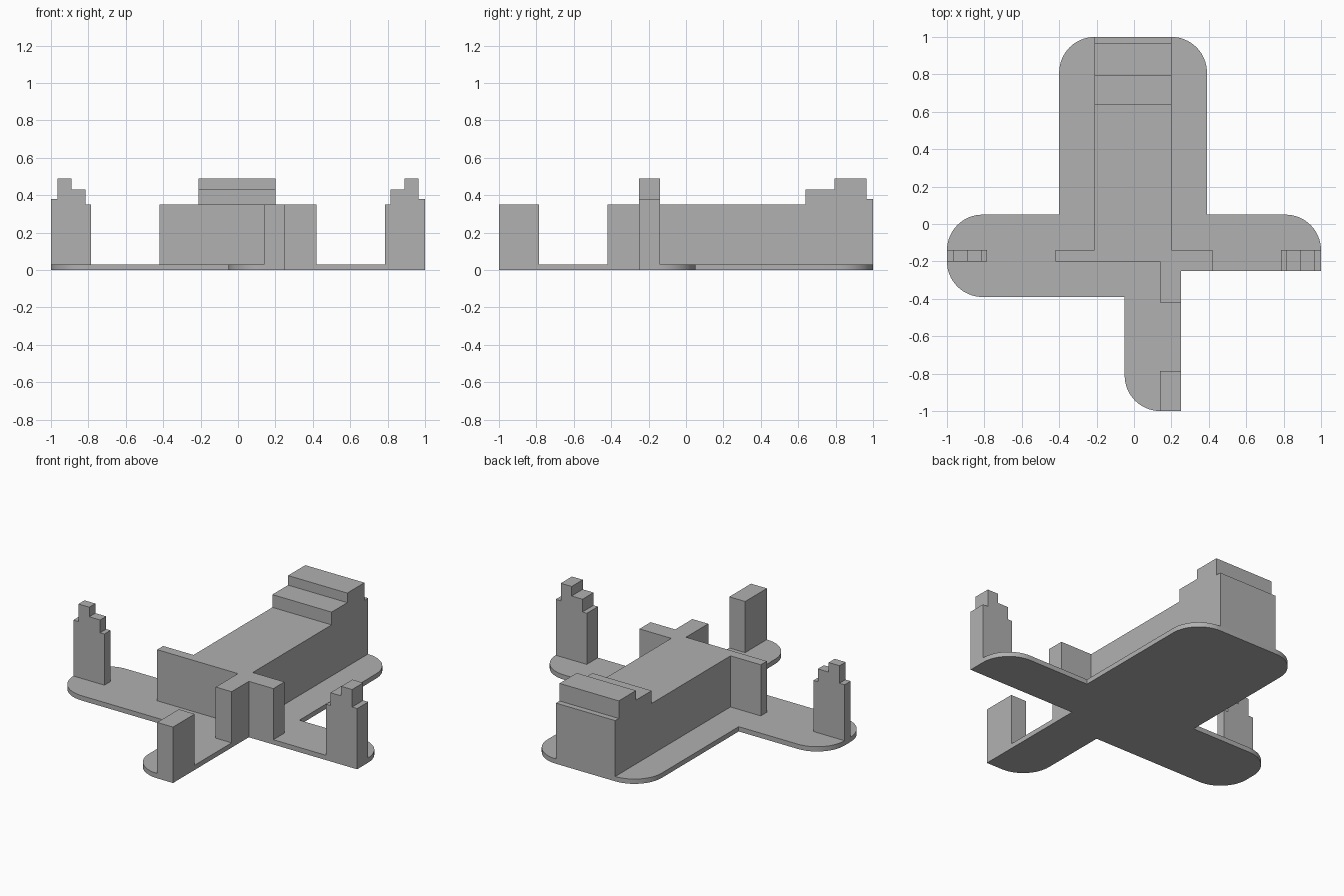
import bpy
import bmesh
import math
from mathutils import Vector

cube = bpy.data.objects.get("Cube")
if cube:
    bpy.data.objects.remove(cube, do_unlink=True)

grey = bpy.data.materials.new("plain grey")
grey.use_nodes = True
colour = (0.44, 0.44, 0.44, 1)
grey.diffuse_color = colour
grey.node_tree.nodes["Principled BSDF"].inputs["Base Color"].default_value = colour

BASE = 0.03     # plate thickness
WALL = 0.35     # common wall height
ROUND = 0.19    # plate corner radius


def rounded(corners, segments=16):
    """Outline from (x, y) corners; a third value marks a rounded corner."""
    points = []
    for i, corner in enumerate(corners):
        p = Vector(corner[:2])
        if len(corner) == 2:
            points.append(p)
            continue
        to_prev = (Vector(corners[i - 1][:2]) - p).normalized()
        to_next = (Vector(corners[(i + 1) % len(corners)][:2]) - p).normalized()
        centre = p + (to_prev + to_next) * corner[2]
        for k in range(segments + 1):
            t = math.pi / 2 * k / segments
            points.append(centre - corner[2] * (math.cos(t) * to_next + math.sin(t) * to_prev))
    return points


def stepped(edges):
    """Skyline profile stepping from the outer edge inwards."""
    points = [(edges[0], BASE)]
    for start, end, top in zip(edges, edges[1:], (0.38, 0.49, 0.43, WALL)):
        points += [(start, top), (end, top)]
    return points + [(edges[-1], BASE)]


def prism(name, outline, low, high, axis="z"):
    """Extrude a flat outline along the given axis."""
    place = {
        "x": lambda u, v, w: (w, u, v),
        "y": lambda u, v, w: (u, w, v),
        "z": lambda u, v, w: (u, v, w),
    }[axis]
    bm = bmesh.new()
    face = bm.faces.new([bm.verts.new(place(u, v, low)) for u, v in outline])
    grown = bmesh.ops.extrude_face_region(bm, geom=[face], use_keep_orig=True)
    moved = [g for g in grown["geom"] if isinstance(g, bmesh.types.BMVert)]
    bmesh.ops.translate(bm, verts=moved, vec=place(0, 0, high - low))
    bmesh.ops.recalc_face_normals(bm, faces=bm.faces)
    mesh = bpy.data.meshes.new(name)
    bm.to_mesh(mesh)
    bm.free()
    mesh.materials.append(grey)
    obj = bpy.data.objects.new(name, mesh)
    bpy.context.collection.objects.link(obj)
    return obj


# Cross-shaped base plate with rounded ends
plate = prism("base_plate", rounded([
    (-0.05, -1, ROUND), (0.25, -1), (0.25, -0.25), (1, -0.25),
    (1, 0.05, ROUND), (0.39, 0.05), (0.39, 1, ROUND), (-0.40, 1, ROUND),
    (-0.40, 0.05), (-1, 0.05, ROUND), (-1, -0.39, ROUND), (-0.05, -0.39),
]), 0, BASE)
bpy.context.view_layer.objects.active = plate
plate.select_set(True)
bpy.ops.object.shade_smooth_by_angle(angle=math.radians(30))

# Long block joined to the short side and front walls
prism("main_block", [
    (0.14, -0.42), (0.25, -0.42), (0.25, -0.25), (0.42, -0.25),
    (0.42, -0.14), (0.20, -0.14), (0.20, 0.64), (-0.21, 0.64),
    (-0.21, -0.14), (-0.42, -0.14), (-0.42, -0.20), (0.14, -0.20),
], BASE, WALL)

# Stepped back end of the block
prism("back_steps", stepped([1, 0.965, 0.795, 0.64]), -0.21, 0.20, "x")

# Stepped towers at both side ends
tower = [1, 0.965, 0.89, 0.815, 0.785]
prism("left_tower", stepped(tower), -0.25, -0.14, "y")
prism("right_tower", stepped([-e for e in tower]), -0.20, -0.14, "y")

# Plain tower at the front end
prism("front_tower", [(0.14, -1), (0.25, -1), (0.25, -0.785), (0.14, -0.785)], BASE, WALL)
